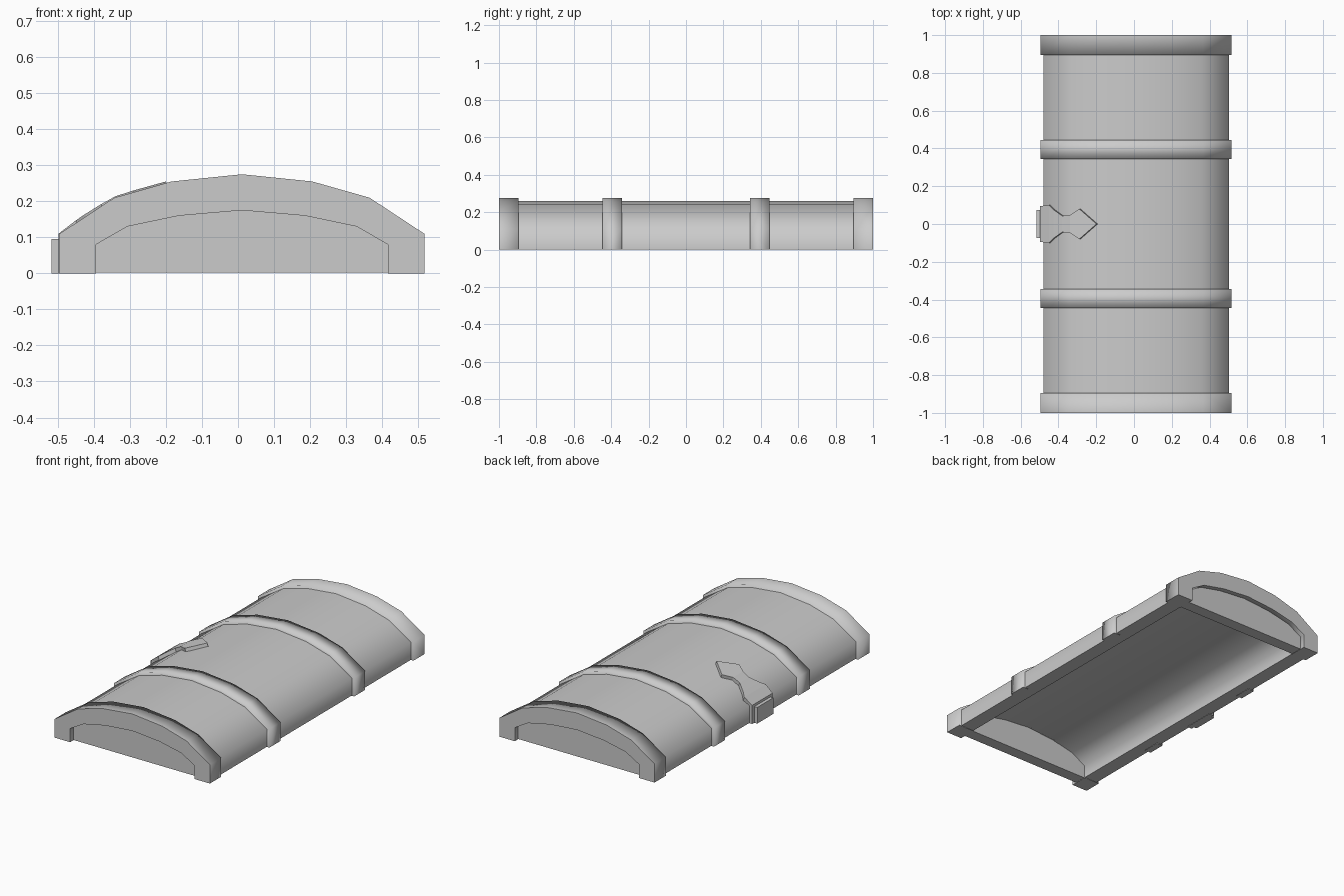
import bpy
import bmesh

old = bpy.data.objects.get("Cube")
if old:
    bpy.data.objects.remove(old, do_unlink=True)

CENTRE = 0.011

grey = bpy.data.materials.new("plain_grey")
grey.use_nodes = True
colour = (0.6, 0.6, 0.6, 1)
grey.diffuse_color = colour
grey.node_tree.nodes["Principled BSDF"].inputs["Base Color"].default_value = colour


def mirrored(half, bottom=0.0):
    """Full arch profile from its right half, running left foot to right foot."""
    pts = [(x, max(z, bottom)) for x, z in half]
    return [(CENTRE - x, z) for x, z in pts] + [(CENTRE + x, z) for x, z in pts[-2::-1]]


def finish(name, bm, smooth=True, sharp_y=()):
    """Turn a bmesh into an object, smooth except at feet and chosen ends."""
    bmesh.ops.recalc_face_normals(bm, faces=bm.faces)
    for face in bm.faces:
        face.smooth = smooth
    for edge in bm.edges:
        at_foot = any(f.normal.z < -0.99 for f in edge.link_faces) and \
            all(v.co.z < 0.01 for v in edge.verts)
        at_end = any(all(abs(v.co.y - y) < 0.001 for v in edge.verts) for y in sharp_y)
        edge.smooth = not (at_foot or at_end)
    mesh = bpy.data.meshes.new(name)
    bm.to_mesh(mesh)
    bm.free()
    mesh.materials.append(grey)
    obj = bpy.data.objects.new(name, mesh)
    bpy.context.collection.objects.link(obj)
    return obj


def arch(name, outer, inner, y0, y1, sharp_y=()):
    """Hollow arch between two matching profiles."""
    bm = bmesh.new()
    rows = [[bm.verts.new((x, y, z)) for x, z in prof]
            for y, prof in ((y0, outer), (y1, outer), (y1, inner), (y0, inner))]
    for a, b in zip(rows, rows[1:] + rows[:1]):
        for i in range(len(a) - 1):
            bm.faces.new((a[i], a[i + 1], b[i + 1], b[i]))
    for i in (0, -1):
        bm.faces.new([row[i] for row in rows])
    return finish(name, bm, True, sharp_y)


def slab(name, profile, y0, y1):
    """Solid end wall cut to a profile."""
    bm = bmesh.new()
    face = bm.faces.new([bm.verts.new((x, y0, z)) for x, z in profile])
    new = bmesh.ops.extrude_face_region(bm, geom=[face])["geom"]
    verts = [v for v in new if isinstance(v, bmesh.types.BMVert)]
    bmesh.ops.translate(bm, verts=verts, vec=(0, y1 - y0, 0))
    return finish(name, bm, False)


# Half profiles, from foot to crown
band_half = [(0.506, 0), (0.506, 0.11), (0.354, 0.21), (0.195, 0.255), (0, 0.275)]
body_half = [(0.491, 0), (0.491, 0.103), (0.346, 0.196), (0.192, 0.24), (0, 0.26)]
hollow_half = [(0.405, 0), (0.405, 0.08), (0.318, 0.13), (0.175, 0.16), (0, 0.175)]
seat_half = [(x * 0.95, z * 0.9) for x, z in body_half]

band, hollow, seat = mirrored(band_half), mirrored(hollow_half), mirrored(seat_half)
body, body_hollow = mirrored(body_half, 0.002), mirrored(hollow_half, 0.002)

# Curved lid shell
arch("lid_shell", body, body_hollow, -0.9, 0.9, (-0.9, 0.9))

# End walls, rim bands and middle bands
for side, s in (("front", -1), ("back", 1)):
    slab(side + "_end_wall", body, s * 0.9, s * 0.97)
    arch(side + "_rim_band", band, hollow, s * 0.895, s, (s,))
    arch(side + "_middle_band", band, seat, s * 0.343, s * 0.446)

# Clasp plate that follows the curve: x, z and half width at each station
stations = [(-0.498, 0, 0.095), (-0.498, 0.11, 0.095), (-0.45, 0.147, 0.1),
            (-0.425, 0.164, 0.075), (-0.38, 0.192, 0.043), (-0.34, 0.214, 0.047),
            (-0.29, 0.23, 0.08), (-0.2, 0.255, 0.001)]
bm = bmesh.new()
rows = []
for x, z, w in stations:
    inset = (x + 0.03, z) if z < 0.12 else (x + 0.01, z - 0.03)
    rows.append([bm.verts.new(c) for c in ((x, -w, z), (x, w, z),
                                           (inset[0], w, inset[1]), (inset[0], -w, inset[1]))])
for a, b in zip(rows, rows[1:]):
    for i in range(4):
        j = (i + 1) % 4
        bm.faces.new((a[i], a[j], b[j], b[i]))
bm.faces.new(rows[0])
bm.faces.new(rows[-1])
finish("clasp_plate", bm, False)

# Clasp block on the side
bm = bmesh.new()
bmesh.ops.create_cube(bm, size=1)
bmesh.ops.scale(bm, verts=bm.verts, vec=(0.037, 0.15, 0.095))
bmesh.ops.translate(bm, verts=bm.verts, vec=(-0.4985, 0, 0.0475))
finish("clasp_block", bm, False)
